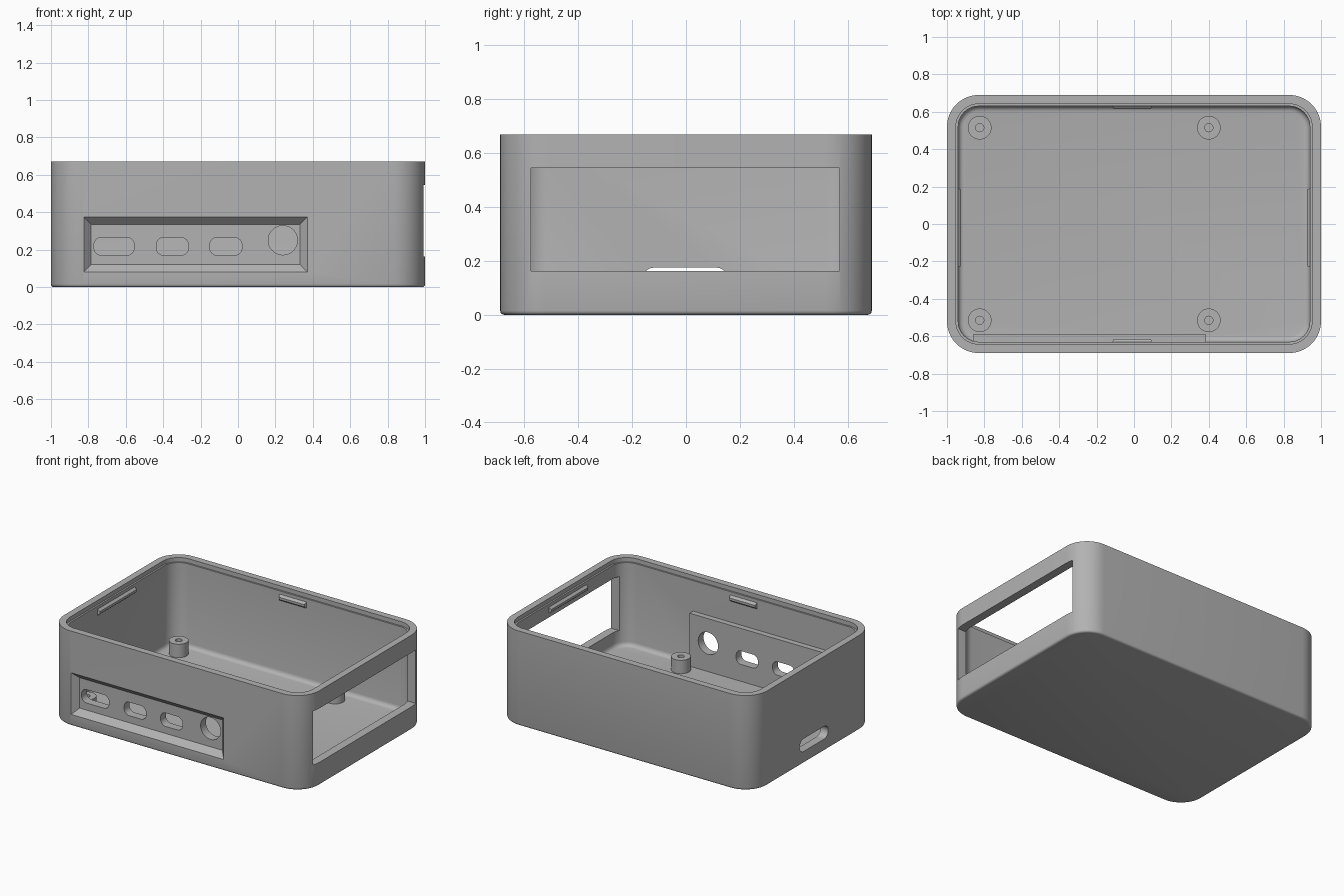
import bpy, bmesh, math
from mathutils import Matrix, Vector

if "Cube" in bpy.data.objects:
    bpy.data.objects.remove(bpy.data.objects["Cube"])

grey = bpy.data.materials.new("plain grey")
grey.diffuse_color = (0.45, 0.45, 0.45, 1)
grey.use_nodes = True
grey.node_tree.nodes["Principled BSDF"].inputs["Base Color"].default_value = grey.diffuse_color


def rounded(hx, hy, r, seg=10):
    """Outline of a rounded rectangle centred on the origin."""
    pts = []
    for k, (sx, sy) in enumerate([(1, 1), (-1, 1), (-1, -1), (1, -1)]):
        for i in range(seg + 1):
            a = math.pi / 2 * (k + i / seg)
            pts.append((sx * (hx - r) + r * math.cos(a), sy * (hy - r) + r * math.sin(a)))
    return pts


def loft(name, layers, matrix=Matrix()):
    """Solid through stacked outlines, each given as (points, height)."""
    bm = bmesh.new()
    rings = [[bm.verts.new(matrix @ Vector((x, y, z))) for x, y in pts] for pts, z in layers]
    n = len(rings[0])
    for a, b in zip(rings, rings[1:]):
        for i in range(n):
            j = (i + 1) % n
            bm.faces.new((a[i], a[j], b[j], b[i]))
    bm.faces.new(rings[0][::-1])
    bm.faces.new(rings[-1])
    bmesh.ops.recalc_face_normals(bm, faces=bm.faces)
    me = bpy.data.meshes.new(name)
    bm.to_mesh(me)
    bm.free()
    me.materials.append(grey)
    ob = bpy.data.objects.new(name, me)
    bpy.context.collection.objects.link(ob)
    return ob


def box(name, x0, x1, y0, y1, z0, z1):
    pts = [(x0, y0), (x1, y0), (x1, y1), (x0, y1)]
    return loft(name, [(pts, z0), (pts, z1)])


def combine(target, tool, op):
    """Apply a boolean and remove the tool."""
    m = target.modifiers.new(op, 'BOOLEAN')
    m.operation, m.solver, m.object = op, 'EXACT', tool
    bpy.context.view_layer.objects.active = target
    bpy.ops.object.modifier_apply(modifier=m.name)
    bpy.data.objects.remove(tool)


def smooth(ob):
    bpy.ops.object.select_all(action='DESELECT')
    ob.select_set(True)
    bpy.context.view_layer.objects.active = ob
    bpy.ops.object.shade_smooth_by_angle(angle=math.radians(32))


HX, HY, H, R = 1.0, 0.69, 0.67, 0.17
FLOOR = 0.05


def shell(inset):
    return rounded(HX - inset, HY - inset, R - inset)


# outer body with a small rounded foot edge
f = 0.015
foot = [(shell(f * (1 - math.sin(a))), f * (1 - math.cos(a)))
        for a in (math.radians(d) for d in (0, 30, 60, 90))]
body = loft("case_body", foot + [(shell(0), H)])

# cavity with filleted floor edge and a stepped lip for the lid
w, r = 0.06, 0.03
fillet = [(shell(w + r * (1 - math.sin(a))), FLOOR + r * (1 - math.cos(a)))
          for a in (math.radians(d) for d in (0, 22.5, 45, 67.5, 90))]
combine(body, loft("cavity", fillet + [(shell(w), H - 0.03), (shell(0.048), H - 0.03),
                                       (shell(0.048), H + 0.1)]), 'DIFFERENCE')

# thickened pad behind the port panel
combine(body, box("port_pad", -0.86, 0.385, -0.66, -0.59, 0.03, 0.425), 'UNION')

# maps outline (x, y) to (x, z), stacking along +y
FRONT = Matrix(((1, 0, 0, 0), (0, 0, 1, 0), (0, 1, 0, 0), (0, 0, 0, 1)))
# maps outline (x, y) to (y, z), stacking along +x
SIDE = Matrix(((0, 0, 1, 0), (1, 0, 0, 0), (0, 1, 0, 0), (0, 0, 0, 1)))


def rect(cx, cz, hx, hz):
    return [(cx - hx, cz - hz), (cx + hx, cz - hz), (cx + hx, cz + hz), (cx - hx, cz + hz)]


# bevelled port panel recess
combine(body, loft("recess", [(rect(-0.2265, 0.2275, 0.6375, 0.1875), -0.73),
                              (rect(-0.2265, 0.2275, 0.5585, 0.1075), -0.65)], FRONT), 'DIFFERENCE')


def slot(c, z, hx, hz, r, a, b, mat):
    pts = [(c + x, z + y) for x, y in rounded(hx, hz, r, 8)]
    combine(body, loft("slot", [(pts, a), (pts, b)], mat), 'DIFFERENCE')


# three oblong ports and one round port
for c, hx in ((-0.6625, 0.1075), (-0.351, 0.086), (-0.065, 0.086)):
    slot(c, 0.2175, hx, 0.0475, 0.04, -0.8, -0.5, FRONT)
slot(0.24, 0.25, 0.078, 0.078, 0.0779, -0.8, -0.5, FRONT)

# card slot in the left wall, large window in the right wall
slot(-0.003, 0.13, 0.16, 0.045, 0.0449, -1.1, -0.85, SIDE)
combine(body, box("window", 0.8, 1.1, -0.575, 0.57, 0.163, 0.545), 'DIFFERENCE')
smooth(body)

# board standoffs with screw holes
for x in (-0.825, 0.4):
    for y in (-0.515, 0.515):
        def ring(rad):
            return [(x + rad * math.cos(math.tau * i / 32), y + rad * math.sin(math.tau * i / 32))
                    for i in range(32)]
        post = loft("standoff", [(ring(0.063), FLOOR - 0.01), (ring(0.063), 0.145)])
        combine(post, loft("hole", [(ring(0.022), FLOOR + 0.003), (ring(0.022), 0.2)]), 'DIFFERENCE')
        smooth(post)

# snap ridges: chamfered bars on the inner walls
for s in (-1, 1):
    for name, mat, wall, c, half in (("end_snap_ridge", SIDE, HX - w, -0.02, 0.21),
                                     ("long_snap_ridge", FRONT, HY - w, -0.01, 0.105)):
        loft(name, [(rect(c, 0.595, half, 0.022), s * (wall + 0.005)),
                    (rect(c, 0.595, half, 0.022), s * wall),
                    (rect(c, 0.595, half - 0.005, 0.008), s * (wall - 0.016))], mat)
